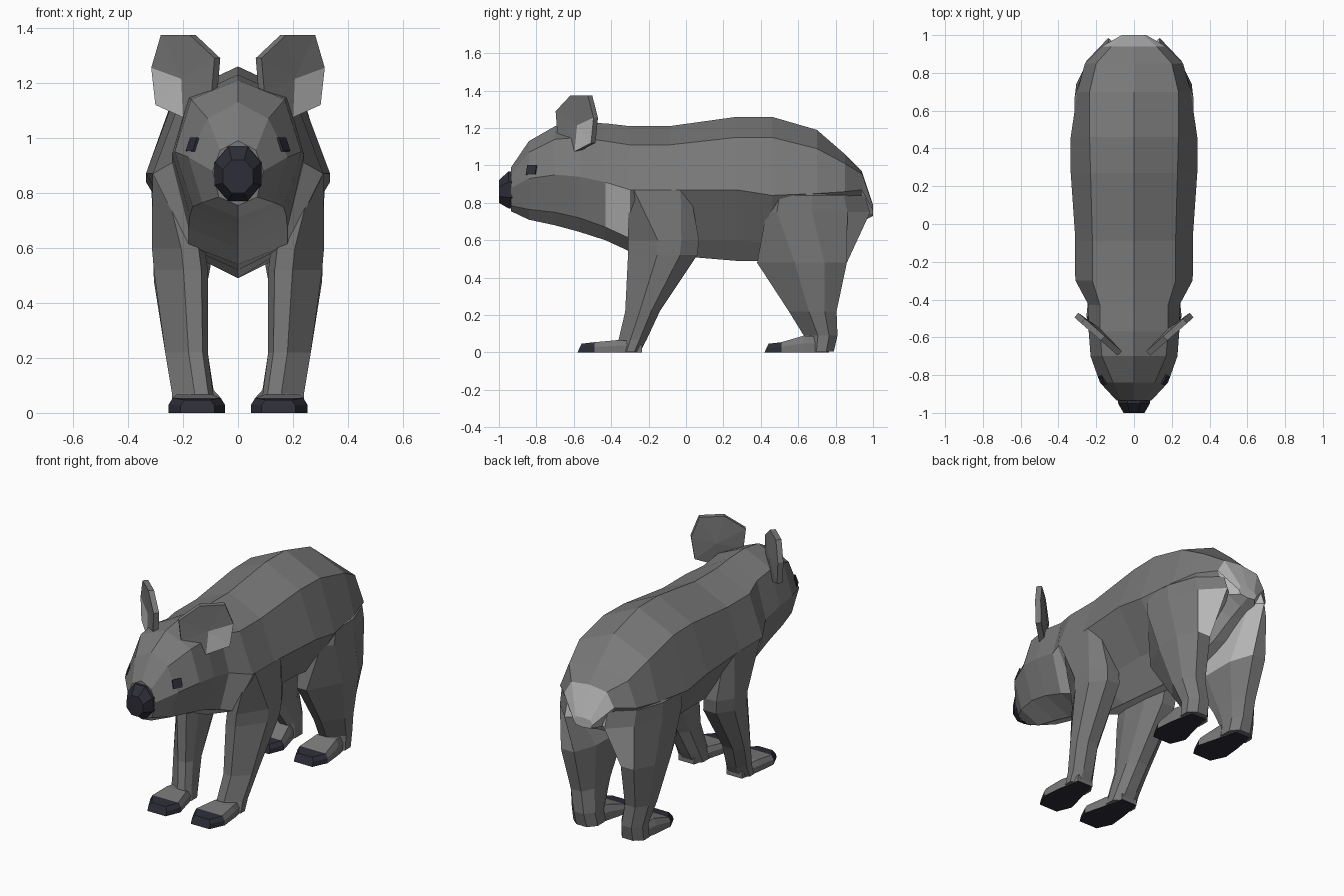
import bpy, bmesh, math
from mathutils import Vector
from mathutils.bvhtree import BVHTree

if "Cube" in bpy.data.objects:
    bpy.data.objects.remove(bpy.data.objects["Cube"])


def material(name, rgb):
    m = bpy.data.materials.new(name)
    m.diffuse_color = (*rgb, 1)
    m.use_nodes = True
    m.node_tree.nodes["Principled BSDF"].inputs["Base Color"].default_value = m.diffuse_color
    return m


MATS = [material("grey_fur", (0.19, 0.19, 0.19)),
        material("pale_fur", (0.52, 0.52, 0.52)),
        material("dark_skin", (0.026, 0.026, 0.038))]
FUR, PALE, DARK = 0, 1, 2


def finish(bm, name, rule, mirror=False):
    """Make an object; rule(centre, normal) gives the material index."""
    bmesh.ops.recalc_face_normals(bm, faces=bm.faces[:])
    for f in bm.faces:
        f.material_index = rule(f.calc_center_median(), f.normal)
    me = bpy.data.meshes.new(name)
    bm.to_mesh(me)
    bm.free()
    for m in MATS:
        me.materials.append(m)
    ob = bpy.data.objects.new(name, me)
    bpy.context.collection.objects.link(ob)
    if mirror:
        ob.modifiers.new("Mirror", 'MIRROR').use_axis = (True, False, False)
    return ob


def loft(rings):
    """Skin a row of equal-length vertex rings and cap both ends."""
    bm = bmesh.new()
    vs = [[bm.verts.new(p) for p in r] for r in rings]
    n = len(vs[0])
    for a, b in zip(vs, vs[1:]):
        for i in range(n):
            j = (i + 1) % n
            bm.faces.new((a[i], a[j], b[j], b[i]))
    bm.faces.new(vs[0])
    bm.faces.new(vs[-1])
    return bm


# Head and body: y, top z, (ridge x, z), (widest x, z), (lower x, z), bottom z
SECTIONS = [
    (-.935, .99, .065, .955, .092, .88, .07, .785, .755),
    (-.84, 1.13, .11, 1.07, .18, .93, .13, .765, .71),
    (-.70, 1.21, .17, 1.14, .23, .95, .165, .75, .68),
    (-.57, 1.23, .18, 1.15, .24, .94, .175, .72, .645),
    (-.43, 1.225, .18, 1.13, .24, .91, .18, .67, .60),
    (-.30, 1.21, .22, 1.11, .31, .87, .18, .61, .54),
    (-.09, 1.21, .22, 1.11, .31, .87, .18, .60, .52),
    (.27, 1.26, .23, 1.15, .335, .87, .18, .60, .49),
    (.46, 1.26, .235, 1.15, .335, .84, .18, .58, .49),
    (.70, 1.19, .235, 1.09, .30, .85, .16, .64, .58),
    (.85, 1.06, .20, 1.01, .26, .86, .14, .72, .66),
    (.94, .97, .12, .955, .17, .87, .10, .74, .70),
    (1.0, .79, .05, .785, .065, .76, .05, .735, .73),
]


def body_ring(s):
    y, top, rx, rz, wx, wz, lx, lz, bot = s
    side = [(rx, rz), (wx, wz), (lx, lz)]
    pts = [(0, top)] + side + [(0, bot)] + [(-x, z) for x, z in reversed(side)]
    return [(x, y, z) for x, z in pts]


def body_colour(c, n):
    rump = c.y > .93
    neck = -.43 < c.y < -.3 and c.z < .84
    underside = n.z < -.6 and c.y > -.93
    return PALE if rump or neck or underside else FUR


bm = loft([body_ring(s) for s in SECTIONS])
bmesh.ops.recalc_face_normals(bm, faces=bm.faces[:])
tree = BVHTree.FromBMesh(bm)
finish(bm, "head_and_body", body_colour)

# Nose: eight-sided blunt cone
finish(loft([[(rx * math.cos(a), y, zc + rz * math.sin(a))
              for a in (math.tau * (i + .5) / 8 for i in range(8))]
             for y, rx, rz, zc in ((-.905, .095, .107, .87), (-.95, .091, .107, .87),
                                   (-1.0, .06, .065, .86))]),
       "nose", lambda c, n: DARK)

# Eyes: thin plates laid on the head surface
hit, nor, _, _ = tree.ray_cast(Vector((1, -.825, .975)), Vector((-1, 0, 0)))
u = nor.cross(Vector((0, 0, 1))).normalized()
v = nor.cross(u)
finish(loft([[hit + nor * d + u * a * .028 + v * b * .026
              for a, b in ((-1, -1), (1, -1), (1, 1), (-1, 1))] for d in (-.002, .007)]),
       "eyes", lambda c, n: DARK, True)

# Ears: seven-sided slanted plates with a pale lower inner patch
OUTLINE = [(.075, 1.29), (.165, 1.375), (.27, 1.375), (.305, 1.255),
           (.29, 1.12), (.19, 1.075), (.085, 1.17)]


def ear_point(x, z, d):
    return Vector((x, -.685 + (x - .075) * .88, z)) + Vector((.66, -.75, 0)) * d


bm = bmesh.new()
front, back = ([bm.verts.new(ear_point(x, z, d)) for x, z in OUTLINE] for d in (.016, -.016))
mid_f = bm.verts.new(ear_point(.2, 1.215, .01))
mid_b = bm.verts.new(ear_point(.2, 1.215, -.03))
for i in range(7):
    j = (i + 1) % 7
    bm.faces.new((front[i], front[j], mid_f))
    bm.faces.new((back[j], back[i], mid_b))
    bm.faces.new((front[i], back[i], back[j], front[j]))
finish(bm, "ears", lambda c, n: PALE if n.y < -.5 and n.x > .3 and c.z < 1.22
       and c.x > .2 else FUR, True)

# Legs: stacked horizontal sections z, y front, y back, x inner, x outer
FRONT = [(.95, -.28, -.02, .10, .22), (.87, -.305, .02, .13, .311),
         (.60, -.31, .07, .12, .313), (.52, -.31, .06, .11, .306),
         (.22, -.325, -.14, .11, .265), (.07, -.36, -.21, .09, .24),
         (.004, -.37, -.245, .08, .24)]
HIND = [(.96, .55, .88, .05, .17), (.84, .45, .955, .06, .315),
        (.75, .43, .985, .06, .313), (.48, .38, .86, .11, .306),
        (.22, .55, .805, .11, .265), (.09, .63, .81, .09, .24),
        (.004, .63, .79, .08, .24)]
BOXY = [(.25, 0), (.8, 0), (1, .08), (1, .85), (.8, 1), (.25, 1), (0, .75), (0, .25)]
SLIM = [(.12, 0), (.45, 0), (1, .42), (1, .75), (.7, 1), (.25, 1), (0, .7), (0, .25)]
HAUNCH = [(.25, 0), (.8, 0), (1, .1), (1, .44), (.76, .78), (.3, 1), (.05, .9), (0, .2)]


def leg_ring(level, plan):
    z, y0, y1, x0, x1 = level
    return [(x0 + (x1 - x0) * a, y0 + (y1 - y0) * b, z) for a, b in plan]


finish(loft([leg_ring(s, BOXY if s[0] > .8 else SLIM) for s in FRONT]), "front_legs",
       lambda c, n: FUR, True)
finish(loft([leg_ring(s, HAUNCH if s[0] > .6 else SLIM) for s in HIND]), "hind_legs",
       lambda c, n: PALE if c.z > .55 and c.y > .6 and (n.x < -.3 or (n.y > .75 and c.x < .22))
       else FUR, True)


# Feet: tapered wedges with dark toes and soles
def foot_ring(y, x0, x1, h, lean=0):
    m = .015
    return [(x0, y, 0), (x0, y + lean * .5, h * .55), (x0 + m, y + lean, h),
            (x1 - m, y + lean, h), (x1, y + lean * .5, h * .55), (x1, y, 0)]


for name, dy, ankle in (("hind_feet", 0, .09), ("front_feet", -1, .066)):
    finish(loft([foot_ring(.42 + dy, .085, .21, .047, .022),
                 foot_ring(.51 + dy, .048, .252, .055),
                 foot_ring(.63 + dy, .08, .24, ankle),
                 foot_ring(.765 + dy, .11, .215, ankle * .9)]),
           name, lambda c, n: DARK if n.z < -.7 or c.y < .485 + dy else FUR, True)
